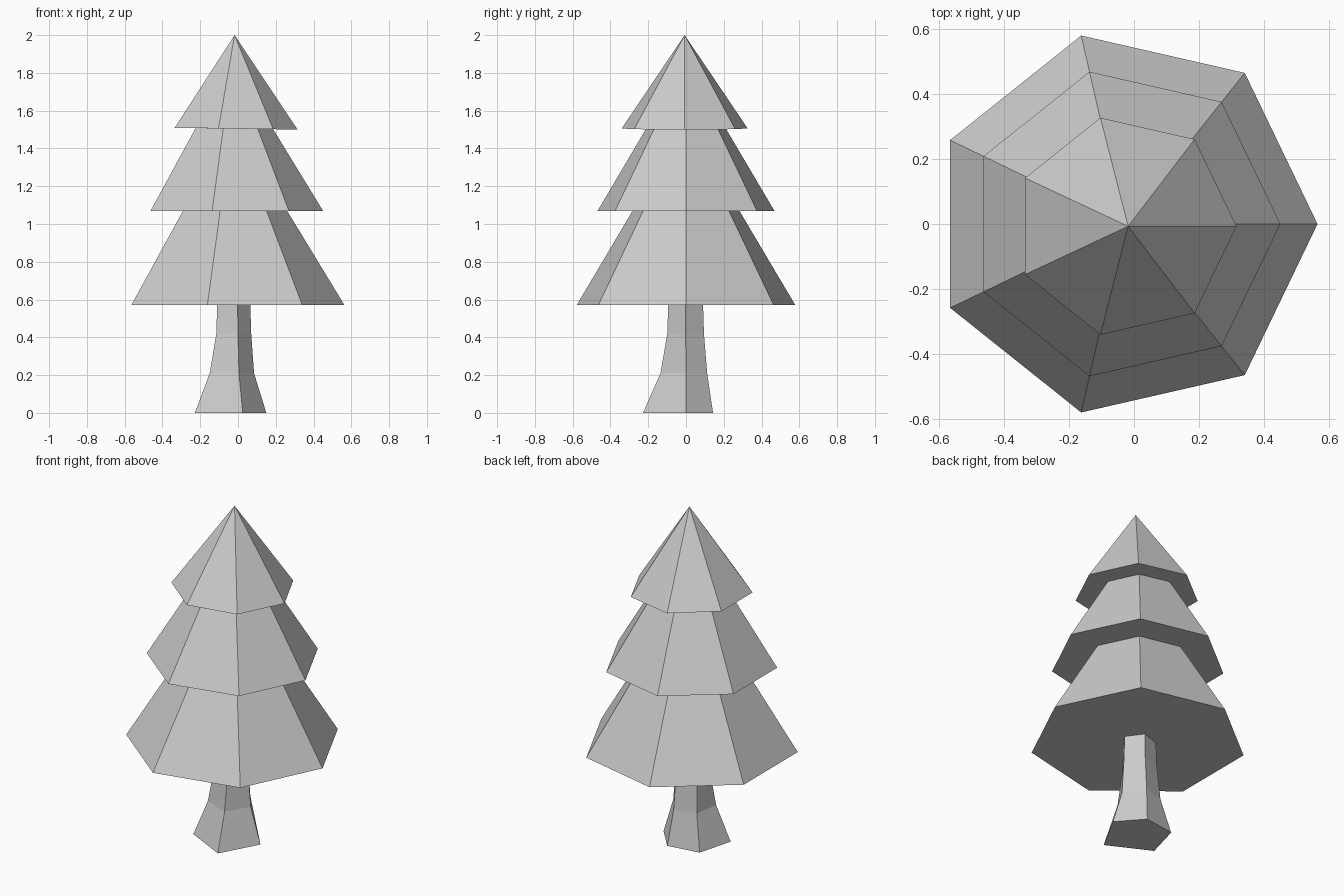
import bpy, bmesh
from math import sin, cos, tau

if "Cube" in bpy.data.objects:
    bpy.data.objects.remove(bpy.data.objects["Cube"])


def ring(n, r, cx, cy, z, tilt=0.0):
    """Regular polygon of n points with its first corner on +x."""
    return [(cx + r * cos(tau * i / n), cy + r * sin(tau * i / n),
             z + tilt * cos(tau * i / n)) for i in range(n)]


def loft(name, rings, apex=None):
    """Closed flat-shaded skin through the rings, ending in a cap or a point."""
    bm = bmesh.new()
    loops = [[bm.verts.new(p) for p in pts] for pts in rings]
    n = len(loops[0])
    bm.faces.new(loops[0][::-1])
    for a, b in zip(loops, loops[1:]):
        for i in range(n):
            j = (i + 1) % n
            bm.faces.new((a[i], a[j], b[j], b[i]))
    top = loops[-1]
    if apex:
        tip = bm.verts.new(apex)
        for i in range(n):
            bm.faces.new((top[i], top[(i + 1) % n], tip))
    else:
        bm.faces.new(top)
    bmesh.ops.recalc_face_normals(bm, faces=bm.faces)
    mesh = bpy.data.meshes.new(name)
    bm.to_mesh(mesh)
    bm.free()
    obj = bpy.data.objects.new(name, mesh)
    bpy.context.collection.objects.link(obj)
    return obj


# Trunk: five sides, with an uneven flared foot
foot = [(0.15, 0.0), (0.025, 0.143), (-0.17, 0.113), (-0.228, -0.10), (0.025, -0.228)]
knee = [(0.085, 0.0), (0.004, 0.112), (-0.125, 0.076), (-0.15, -0.073), (0.005, -0.135)]
loft("trunk", [
    [(x, y, 0.0) for x, y in foot],
    [(x, y, 0.21) for x, y in knee],
    ring(5, 0.102, -0.032, -0.002, 0.42),
    ring(5, 0.097, -0.032, -0.002, 0.575),
])

# Foliage: three seven-sided tiers as one stepped skin
loft("foliage", [
    ring(7, 0.594, -0.03, 0.0, 0.57),
    ring(7, 0.29, -0.03, 0.0, 1.07),
    ring(7, 0.48, -0.03, 0.0, 1.07),
    ring(7, 0.216, -0.03, 0.0, 1.505, -0.003),
    ring(7, 0.342, -0.027, -0.007, 1.505, -0.005),
], apex=(-0.018, -0.007, 2.0))
